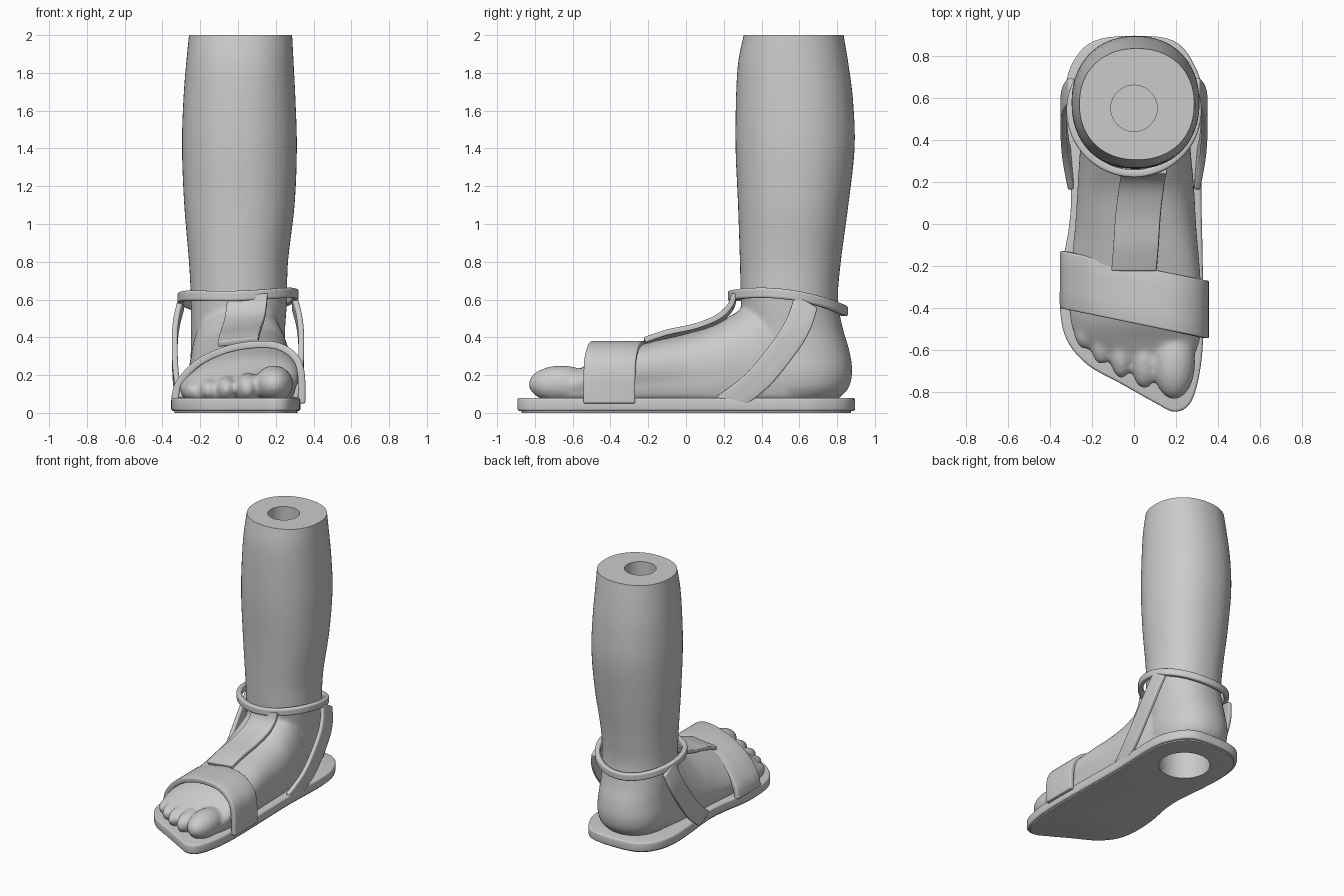
import bpy, bmesh
from math import sin, cos, pi
from mathutils import Vector, Matrix

cube = bpy.data.objects.get("Cube")
if cube:
    bpy.data.objects.remove(cube, do_unlink=True)

grey = bpy.data.materials.new("plain grey")
grey.use_nodes = True
grey.diffuse_color = (0.6, 0.6, 0.6, 1)
grey.node_tree.nodes["Principled BSDF"].inputs["Base Color"].default_value = (0.6, 0.6, 0.6, 1)


def spline(points, steps=6, closed=False):
    """Smooth curve through tuples of any length."""
    n = len(points)
    pick = (lambda i: points[i % n]) if closed else (lambda i: points[min(max(i, 0), n - 1)])
    out = []
    for i in range(n if closed else n - 1):
        for s in range(steps):
            t = s / steps
            out.append(tuple(
                b + 0.5 * t * (c - a + t * (2 * a - 5 * b + 4 * c - d + t * (3 * (b - c) + d - a)))
                for a, b, c, d in zip(pick(i - 1), pick(i), pick(i + 1), pick(i + 2))))
    if not closed:
        out.append(tuple(points[-1]))
    return out


def power(v, e):
    return abs(v) ** e * (1 if v >= 0 else -1)


def loft(bm, rings):
    """Closed skin over a row of rings."""
    rows = [[bm.verts.new(p) for p in ring] for ring in rings]
    n = len(rows[0])
    faces = [bm.faces.new((a[i], a[(i + 1) % n], b[(i + 1) % n], b[i]))
             for a, b in zip(rows, rows[1:]) for i in range(n)]
    faces += [bm.faces.new(rows[0]), bm.faces.new(rows[-1])]
    bmesh.ops.recalc_face_normals(bm, faces=faces)


def make(name, bm):
    mesh = bpy.data.meshes.new(name)
    bm.to_mesh(mesh)
    bm.free()
    mesh.materials.append(grey)
    obj = bpy.data.objects.new(name, mesh)
    bpy.context.collection.objects.link(obj)
    return obj


def add(obj, kind, **settings):
    mod = obj.modifiers.new(kind.title(), kind)
    for key, value in settings.items():
        setattr(mod, key, value)


def finish(obj, angle=0.7):
    """Apply the modifiers and shade smooth."""
    bpy.context.view_layer.update()
    graph = bpy.context.evaluated_depsgraph_get()
    mesh = bpy.data.meshes.new_from_object(obj.evaluated_get(graph))
    obj.modifiers.clear()
    obj.data = mesh
    mesh.materials.clear()
    mesh.materials.append(grey)
    mesh.polygons.foreach_set("material_index", [0] * len(mesh.polygons))
    bpy.ops.object.select_all(action="DESELECT")
    obj.select_set(True)
    bpy.context.view_layer.objects.active = obj
    bpy.ops.object.shade_smooth_by_angle(angle=angle)


def cylinder(name, radius, low, high):
    bm = bmesh.new()
    loft(bm, [[(radius * cos(k * pi / 32), 0.55 + radius * sin(k * pi / 32), z)
               for k in range(64)] for z in (low, high)])
    obj = make(name, bm)
    obj.hide_render = True
    return obj


# Cutters: peg sockets and the flat top of the leg
top_socket = cylinder("top_socket_cutter", 0.11, 1.6, 2.3)
heel_socket = cylinder("heel_socket_cutter", 0.18, -0.2, 0.4)
top_trim = cylinder("top_trim_cutter", 0.8, 2.0, 2.5)

# Leg and heel: z, left, right, front, back
body = bmesh.new()
leg = [(0.07, -0.2, 0.2, 0.3, 0.8), (0.13, -0.24, 0.24, 0.3, 0.86), (0.22, -0.255, 0.255, 0.3, 0.88),
       (0.33, -0.25, 0.25, 0.3, 0.865), (0.45, -0.25, 0.25, 0.3, 0.83), (0.6, -0.25, 0.26, 0.29, 0.805),
       (0.8, -0.26, 0.265, 0.285, 0.82), (1.1, -0.285, 0.3, 0.275, 0.86), (1.4, -0.297, 0.312, 0.262, 0.893),
       (1.65, -0.29, 0.305, 0.264, 0.885), (1.85, -0.275, 0.295, 0.275, 0.86), (2.0, -0.26, 0.287, 0.305, 0.835),
       (2.1, -0.25, 0.28, 0.33, 0.82)]
turns = [k * pi / 24 for k in range(48)]
loft(body, [[((l + r) / 2 + (r - l) / 2 * power(cos(a), 0.92),
              (f + b) / 2 + (b - f) / 2 * power(sin(a), 0.92), z) for a in turns]
            for z, l, r, f, b in spline(leg)])

# Foot: y, left, right, top, sideways lean of the ridge
foot = [(-0.64, -0.14, 0.27, 0.19, 0.06), (-0.56, -0.26, 0.295, 0.235, 0.09), (-0.45, -0.305, 0.305, 0.3, 0.1),
        (-0.3, -0.305, 0.3, 0.345, 0.1), (-0.15, -0.295, 0.295, 0.385, 0.08), (0, -0.28, 0.29, 0.42, 0.05),
        (0.15, -0.27, 0.285, 0.465, 0.03), (0.28, -0.262, 0.275, 0.54, 0.02), (0.42, -0.25, 0.26, 0.6, 0),
        (0.6, -0.22, 0.22, 0.5, 0)]
rings = []
for y, l, r, top, lean in spline(foot):
    mid = 0.07 + 0.3 * (top - 0.07)
    rings.append([((l + r) / 2 + (r - l) / 2 * power(cos(a), 0.8) + lean * max(sin(a), 0), y,
                   max(0.07, mid + (top - mid) * sin(a))) for a in turns])
loft(body, rings)

# Toes: centre and radii
for x, y, z, rx, ry, rz in [(0.19, -0.66, 0.152, 0.102, 0.175, 0.1), (0.05, -0.64, 0.13, 0.065, 0.145, 0.082),
                            (-0.06, -0.6, 0.125, 0.058, 0.135, 0.072), (-0.155, -0.545, 0.12, 0.055, 0.125, 0.064),
                            (-0.235, -0.48, 0.115, 0.055, 0.115, 0.06)]:
    bmesh.ops.create_icosphere(body, subdivisions=3, radius=1,
                               matrix=Matrix.Translation((x, y, z)) @ Matrix.Diagonal((rx, ry, rz, 1)))
leg_and_foot = make("leg_and_foot", body)
add(leg_and_foot, "REMESH", mode="VOXEL", voxel_size=0.014)
add(leg_and_foot, "SMOOTH", factor=0.5, iterations=7)
for cutter in (top_trim, top_socket, heel_socket):
    add(leg_and_foot, "BOOLEAN", operation="DIFFERENCE", solver="EXACT", object=cutter)
finish(leg_and_foot)

# Sole: outline seen from above, with a thin inset tread below
outline = spline([(0, 0.895), (0.19, 0.87), (0.29, 0.75), (0.33, 0.58), (0.32, 0.2), (0.325, -0.1), (0.33, -0.5),
                  (0.31, -0.72), (0.265, -0.855), (0.19, -0.892), (0.1, -0.85), (-0.06, -0.76), (-0.22, -0.67),
                  (-0.32, -0.55), (-0.352, -0.4), (-0.345, -0.22), (-0.31, -0.02), (-0.3, 0.15), (-0.325, 0.42),
                  (-0.33, 0.62), (-0.29, 0.77), (-0.19, 0.87)], 5, True)
for name, low, high, scale, bevel in (("sole", 0.01, 0.08, 1, 0.012), ("sole_tread", 0, 0.03, 0.95, 0.002)):
    bm = bmesh.new()
    loft(bm, [[(x * scale, y * (scale + 1) / 2, z) for x, y in outline] for z in (low, high)])
    sole = make(name, bm)
    add(sole, "BEVEL", width=bevel, segments=3, limit_method="ANGLE", angle_limit=0.9)
    add(sole, "BOOLEAN", operation="DIFFERENCE", solver="EXACT", object=heel_socket)
    finish(sole)


def strap(name, points, thickness, closed=False):
    """Ribbon through points given as centre plus half-width vector."""
    bm = bmesh.new()
    rows = []
    for p in spline(points, 6, closed):
        c, w = Vector(p[:3]), Vector(p[3:])
        rows.append([bm.verts.new(c + w * s) for s in (-1, -0.33, 0.33, 1)])
    for a, b in zip(rows, rows[1:] + rows[:1] if closed else rows[1:]):
        for i in range(3):
            bm.faces.new((a[i], a[i + 1], b[i + 1], b[i]))
    bmesh.ops.recalc_face_normals(bm, faces=bm.faces)
    obj = make(name, bm)
    add(obj, "SOLIDIFY", thickness=thickness, offset=0, use_even_offset=True)
    add(obj, "BEVEL", width=thickness * 0.3, segments=3, limit_method="ANGLE", angle_limit=0.9)
    finish(obj)


# Broad band over the toes, slanting across the foot
arch = [(-0.335, 0.07), (-0.31, 0.16), (-0.21, 0.265), (-0.06, 0.335), (0.1, 0.362),
        (0.22, 0.35), (0.305, 0.29), (0.335, 0.2), (0.337, 0.05)]
strap("toe_band", [(x, -0.335 - 0.21 * x, z, 0, 0.137, 0) for x, z in arch], 0.038)

# Instep strap from the band up to the ankle
instep = [(0, -0.22, 0.375), (0.01, -0.1, 0.415), (0.02, 0.05, 0.448), (0.035, 0.17, 0.497),
          (0.045, 0.235, 0.56), (0.05, 0.255, 0.62)]
strap("instep_strap", [(*p, 0.107, 0, 0.012) for p in instep], 0.03)

# Tilted ankle ring
ring = []
for k in range(16):
    x, y = 0.303 * cos(k * pi / 8), 0.54 + 0.3 * sin(k * pi / 8)
    ring.append((x, y, 0.628 - 0.42 * (y - 0.38) ** 2 + 0.03 * x, 0, 0, 0.027))
strap("ankle_ring", ring, 0.036, True)

# Side straps from the ring down to the sole
side = [(0.297, 0.635, 0.59), (0.325, 0.6, 0.48), (0.335, 0.53, 0.36), (0.328, 0.38, 0.175), (0.3, 0.22, 0.05)]
for name, s in (("left_side_strap", 1), ("right_side_strap", -1)):
    strap(name, [(s * x, y, z, 0, 0.06, -0.035) for x, y, z in side], 0.03)

for cutter in (top_socket, heel_socket, top_trim):
    bpy.data.objects.remove(cutter, do_unlink=True)
